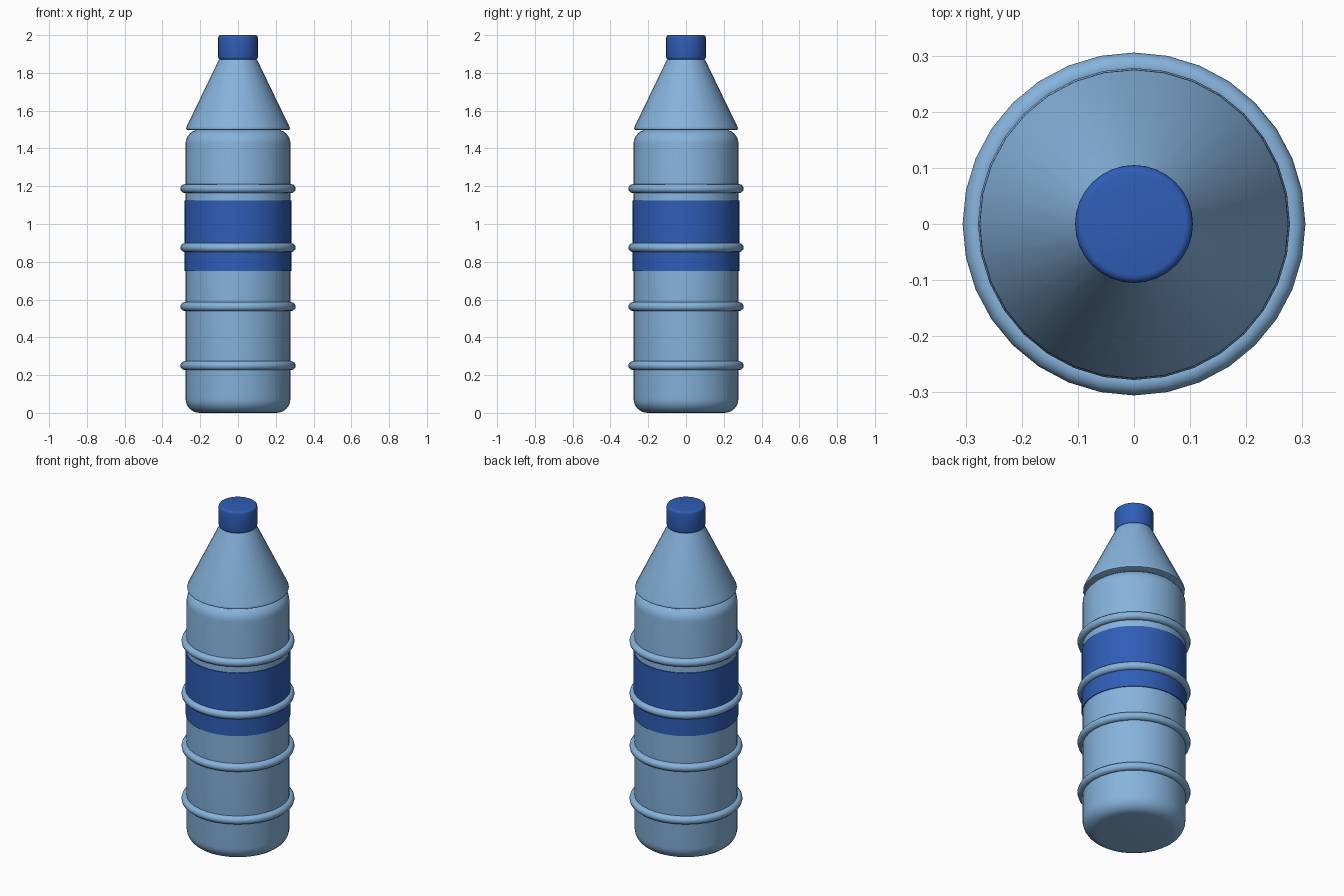
import bpy, bmesh, math

if "Cube" in bpy.data.objects:
    bpy.data.objects.remove(bpy.data.objects["Cube"])

SEG = 32


def material(name, rgb):
    m = bpy.data.materials.new(name)
    m.diffuse_color = (*rgb, 1.0)
    m.use_nodes = True
    m.node_tree.nodes["Principled BSDF"].inputs["Base Color"].default_value = m.diffuse_color
    return m


light = material("light blue plastic", (0.24, 0.45, 0.72))
dark = material("dark blue plastic", (0.028, 0.11, 0.47))


def corner(r, z, size, start, steps=6):
    """Quarter-round profile points about centre (r, z), from a start angle."""
    return [(r + size * math.cos(start + i * math.pi / 2 / steps),
             z + size * math.sin(start + i * math.pi / 2 / steps))
            for i in range(steps + 1)]


def lathe(name, profile, mat, closed=False, angle=35):
    """Spin an (r, z) profile around the z axis."""
    bm = bmesh.new()
    rings = []
    for r, z in profile:
        if r < 1e-6:
            rings.append([bm.verts.new((0, 0, z))] * SEG)
        else:
            rings.append([bm.verts.new((r * math.cos(2 * math.pi * i / SEG),
                                        r * math.sin(2 * math.pi * i / SEG), z))
                          for i in range(SEG)])
    pairs = list(zip(rings, rings[1:]))
    if closed:
        pairs.append((rings[-1], rings[0]))
    for a, b in pairs:
        for i in range(SEG):
            j = (i + 1) % SEG
            bm.faces.new(list(dict.fromkeys((a[i], a[j], b[j], b[i]))))
    bmesh.ops.recalc_face_normals(bm, faces=bm.faces)
    me = bpy.data.meshes.new(name)
    bm.to_mesh(me)
    bm.free()
    me.materials.append(mat)
    ob = bpy.data.objects.new(name, me)
    bpy.context.collection.objects.link(ob)
    bpy.ops.object.select_all(action='DESELECT')
    ob.select_set(True)
    bpy.context.view_layer.objects.active = ob
    bpy.ops.object.shade_smooth_by_angle(angle=math.radians(angle))
    return ob


# Bottle body with rounded top and bottom edges
R, B = 0.278, 0.075
lathe("body",
      [(0, 0)] + corner(R - B, B, B, -math.pi / 2)
      + corner(R - B, 1.5 - B, B, 0) + [(0, 1.5)], light)

# Conical shoulder with a softened lower rim
lathe("shoulder",
      [(0, 1.498), (0.267, 1.498), (0.273, 1.501), (0.275, 1.507),
       (0.273, 1.514), (0.1, 1.872), (0, 1.872)], light)

# Screw cap with softened edges
C, E = 0.105, 0.014
lathe("cap",
      [(0, 1.87)] + corner(C - E, 1.87 + E, E, -math.pi / 2, 4)
      + corner(C - E, 2.0 - E, E, 0, 4) + [(0, 2.0)], dark)

# Wrapped label band
lathe("label", [(0.27, 0.75), (0.283, 0.75), (0.283, 1.125), (0.27, 1.125)],
      dark, closed=True)

# Raised grip rings
for n in range(4):
    z = 0.25 + n * 0.3125
    lathe(f"grip_ring_{n + 1}",
          [(0.282 + 0.0235 * math.cos(k * math.pi / 6),
            z + 0.0235 * math.sin(k * math.pi / 6)) for k in range(12)],
          light, closed=True, angle=40)
